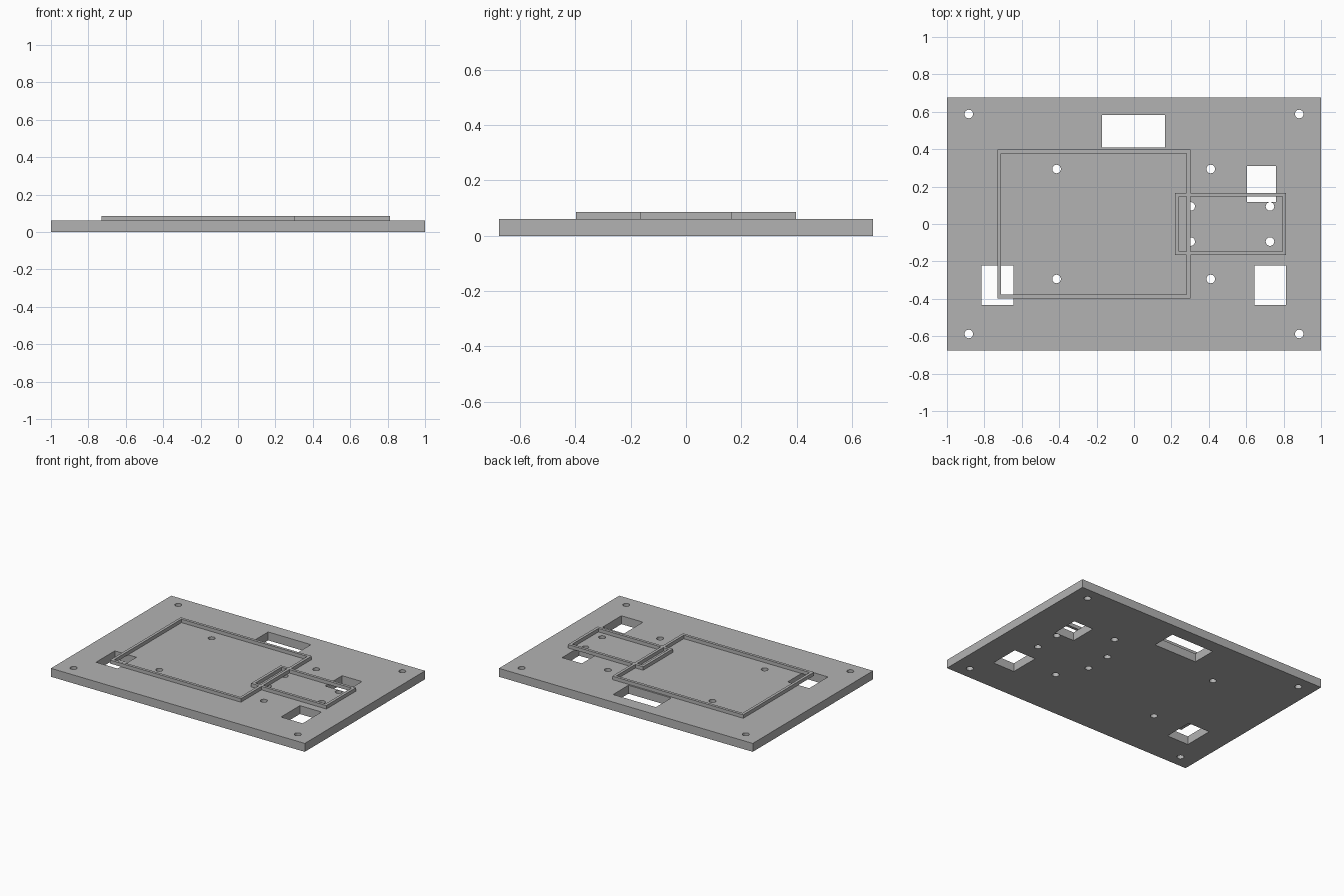
import bpy

old = bpy.data.objects.get("Cube")
if old:
    bpy.data.objects.remove(old, do_unlink=True)

PLATE_TOP, FRAME_TOP = 0.06, 0.085

grey = bpy.data.materials.new("matte grey")
grey.use_nodes = True
colour = (0.45, 0.45, 0.45, 1)
grey.diffuse_color = colour
grey.node_tree.nodes["Principled BSDF"].inputs["Base Color"].default_value = colour


def box(name, x0, x1, y0, y1, z0, z1):
    bpy.ops.mesh.primitive_cube_add(size=1, location=((x0 + x1) / 2, (y0 + y1) / 2, (z0 + z1) / 2))
    ob = bpy.context.object
    ob.name = name
    ob.scale = (x1 - x0, y1 - y0, z1 - z0)
    bpy.ops.object.transform_apply(location=True, rotation=False, scale=True)
    ob.data.materials.append(grey)
    return ob


def hole(x, y, radius=0.023):
    bpy.ops.mesh.primitive_cylinder_add(vertices=24, radius=radius, depth=0.4, location=(x, y, 0))
    ob = bpy.context.object
    ob.name = "hole_cutter"
    ob.data.materials.append(grey)
    return ob


def combine(target, tool, operation):
    """Apply a boolean and discard the tool object."""
    tool.hide_render = True
    mod = target.modifiers.new("boolean", "BOOLEAN")
    mod.operation, mod.solver, mod.object = operation, "EXACT", tool
    bpy.context.view_layer.objects.active = target
    bpy.ops.object.modifier_apply(modifier=mod.name)
    bpy.data.objects.remove(tool, do_unlink=True)


def frame(name, x0, x1, y0, y1, wall=0.02):
    ob = box(name, x0, x1, y0, y1, PLATE_TOP, FRAME_TOP)
    inner = box("frame_cutter", x0 + wall, x1 - wall, y0 + wall, y1 - wall, 0, 0.2)
    combine(ob, inner, "DIFFERENCE")
    return ob


# Base plate with rectangular openings
plate = box("base_plate", -1, 1, -0.677, 0.677, 0, PLATE_TOP)
openings = [
    (-0.17, 0.167, 0.41, 0.582),
    (0.604, 0.76, 0.117, 0.309),
    (-0.815, -0.645, -0.434, -0.222),
    (0.643, 0.813, -0.434, -0.222),
]
for opening in openings:
    combine(plate, box("opening_cutter", *opening, -0.2, 0.2), "DIFFERENCE")

# Screw holes: plate corners, large board, small board
hole_groups = [
    ((-0.883, 0.883), (-0.588, 0.588)),
    ((-0.414, 0.41), (-0.294, 0.294)),
    ((0.303, 0.727), (-0.094, 0.094)),
]
for xs, ys in hole_groups:
    for x in xs:
        for y in ys:
            combine(plate, hole(x, y), "DIFFERENCE")

# Raised locating frames, overlapping at one side
frames = frame("raised_frames", -0.73, 0.302, -0.398, 0.398)
combine(frames, frame("small_frame", 0.22, 0.813, -0.167, 0.167), "UNION")
